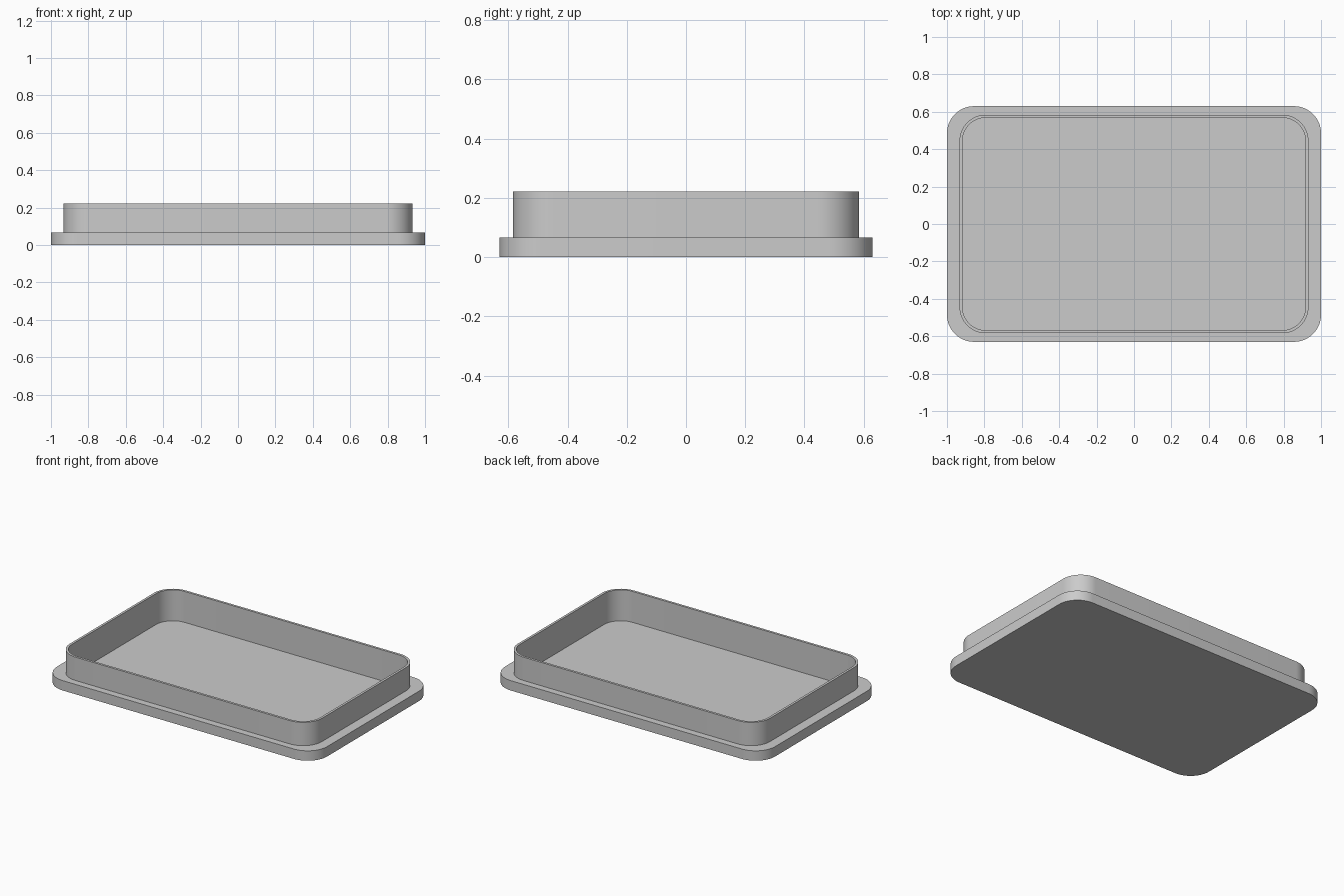
import bpy
import bmesh
from math import cos, sin, pi, radians

cube = bpy.data.objects.get("Cube")
if cube:
    bpy.data.objects.remove(cube, do_unlink=True)

CORNER_STEPS = 16


def rounded_ring(bm, half_x, half_y, radius, z):
    """Vertices of a rounded rectangle, counter-clockwise."""
    ring = []
    for corner, (sx, sy) in enumerate([(1, 1), (-1, 1), (-1, -1), (1, -1)]):
        for i in range(CORNER_STEPS + 1):
            a = (corner + i / CORNER_STEPS) * pi / 2
            x = sx * (half_x - radius) + radius * cos(a)
            y = sy * (half_y - radius) + radius * sin(a)
            ring.append(bm.verts.new((x, y, z)))
    return ring


def loft(name, sections, material):
    """Bridge successive rings and cap the first and last."""
    bm = bmesh.new()
    rings = [rounded_ring(bm, *s) for s in sections]
    for low, high in zip(rings, rings[1:]):
        for i in range(len(low)):
            j = (i + 1) % len(low)
            bm.faces.new((low[i], low[j], high[j], high[i]))
    bm.faces.new(rings[0][::-1])
    bm.faces.new(rings[-1])
    mesh = bpy.data.meshes.new(name)
    bm.to_mesh(mesh)
    bm.free()
    mesh.materials.append(material)
    obj = bpy.data.objects.new(name, mesh)
    bpy.context.collection.objects.link(obj)
    bpy.ops.object.select_all(action='DESELECT')
    obj.select_set(True)
    bpy.context.view_layer.objects.active = obj
    bpy.ops.object.shade_smooth_by_angle(angle=radians(30))
    return obj


grey = bpy.data.materials.new("plain grey")
grey.use_nodes = True
colour = (0.6, 0.6, 0.6, 1)
grey.diffuse_color = colour
grey.node_tree.nodes["Principled BSDF"].inputs["Base Color"].default_value = colour

# Flanged tray: flange, upright rim, then down the inside to the thin floor
flange = (1.0, 0.63, 0.145)
rim_outer = (0.933, 0.584, 0.14)
rim_inner = (0.917, 0.568, 0.124)
FLANGE_TOP, RIM_TOP, FLOOR = 0.066, 0.222, 0.015
loft("flanged_tray", [
    (*flange, 0),
    (*flange, FLANGE_TOP),
    (*rim_outer, FLANGE_TOP),
    (*rim_outer, RIM_TOP),
    (*rim_inner, RIM_TOP),
    (*rim_inner, FLOOR),
], grey)
